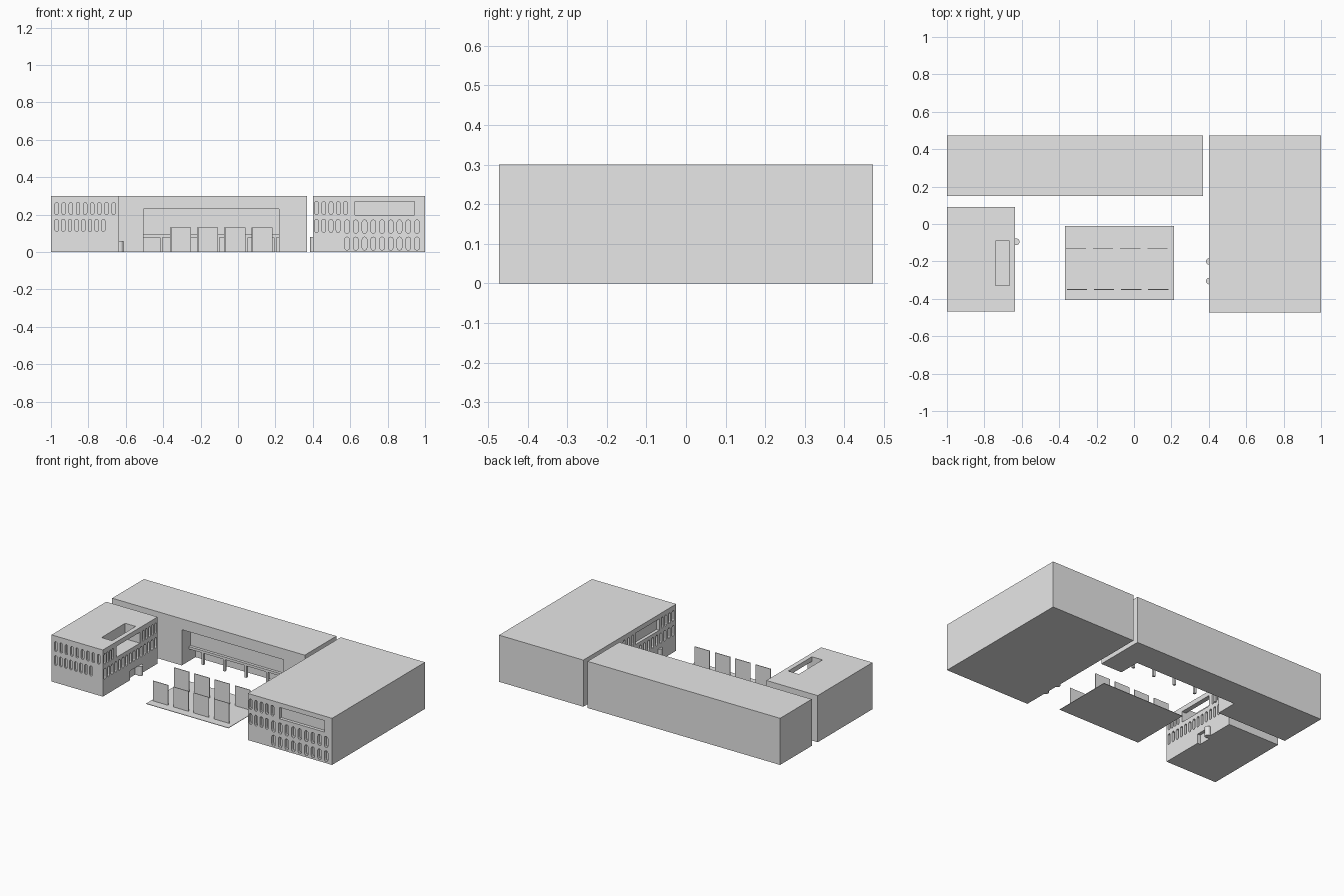
import bpy, bmesh, math
from mathutils import Vector

cube = bpy.data.objects.get("Cube")
if cube:
    bpy.data.objects.remove(cube, do_unlink=True)

grey = bpy.data.materials.new("plain grey")
grey.use_nodes = True
grey.diffuse_color = (0.8, 0.8, 0.8, 1)
grey.node_tree.nodes["Principled BSDF"].inputs["Base Color"].default_value = (0.8, 0.8, 0.8, 1)

UP = Vector((0, 0, 1))
X, Y = Vector((1, 0, 0)), Vector((0, 1, 0))


def finish(bm, name):
    bmesh.ops.recalc_face_normals(bm, faces=bm.faces)
    mesh = bpy.data.meshes.new(name)
    bm.to_mesh(mesh)
    bm.free()
    mesh.materials.append(grey)
    ob = bpy.data.objects.new(name, mesh)
    bpy.context.collection.objects.link(ob)
    return ob


def add_prism(bm, base, push):
    """Close a flat outline into a solid by pushing it along a vector."""
    face = bm.faces.new([bm.verts.new(p) for p in base])
    ext = bmesh.ops.extrude_face_region(bm, geom=[face])["geom"]
    bmesh.ops.translate(bm, vec=push, verts=[g for g in ext if isinstance(g, bmesh.types.BMVert)])


def add_box(bm, x0, x1, y0, y1, z0, z1):
    base = [Vector((x, y, z0)) for x, y in ((x0, y0), (x1, y0), (x1, y1), (x0, y1))]
    add_prism(bm, base, UP * (z1 - z0))


def box(name, *size):
    bm = bmesh.new()
    add_box(bm, *size)
    return finish(bm, name)


def cut(target, cutter):
    cutter.hide_render = True
    mod = target.modifiers.new("cut", 'BOOLEAN')
    mod.operation, mod.solver, mod.object = 'DIFFERENCE', 'EXACT', cutter
    bpy.context.view_layer.objects.active = target
    bpy.ops.object.modifier_apply(modifier=mod.name)
    bpy.data.objects.remove(cutter, do_unlink=True)


def add_window(bm, along, inward, plane, u, z0, z1, width, depth, round_top=True):
    """Cutter for one window; plane is the wall's signed distance along inward."""
    r = width / 2
    if round_top:
        outline = []
        for centre, start in ((z1 - r, 0), (z0 + r, math.pi)):
            for i in range(5):
                a = start + math.pi * i / 4
                outline.append((u + r * math.cos(a), centre + r * math.sin(a)))
    else:
        outline = [(u - r, z0), (u + r, z0), (u + r, z1), (u - r, z1)]
    base = [along * p + UP * z + inward * (plane - 0.02) for p, z in outline]
    add_prism(bm, base, inward * (depth + 0.02))


def spread(start, end, count):
    return [start + (end - start) * i / (count - 1) for i in range(count)]


def windows(target, along, inward, plane, rows, depth=0.02):
    """rows: (positions, bottom, top, width, rounded)"""
    bm = bmesh.new()
    for positions, z0, z1, width, rounded in rows:
        for u in positions:
            add_window(bm, along, inward, plane, u, z0, z1, width, depth, rounded)
    cut(target, finish(bm, "window_cutter"))


# Right wing with its window grids
right_wing = box("right_wing", 0.4, 1, -0.472, 0.472, 0, 0.3)
windows(right_wing, X, Y, -0.472, [
    (spread(0.42, 0.575, 5), 0.2, 0.27, 0.02, True),
    ([0.785], 0.197, 0.27, 0.32, False),
    (spread(0.42, 0.535, 4), 0.105, 0.175, 0.02, True),
    (spread(0.583, 0.957, 9), 0.1, 0.172, 0.025, True),
    (spread(0.583, 0.957, 9), 0.01, 0.08, 0.025, True)])
windows(right_wing, Y, X, 0.4, [
    (spread(-0.44, -0.33, 4), 0.2, 0.27, 0.02, True),
    ([-0.18], 0.197, 0.27, 0.24, False),
    (spread(-0.03, 0.1, 4), 0.2, 0.27, 0.02, True),
    (spread(-0.44, 0.1, 14), 0.105, 0.175, 0.02, True)])

# Left wing with window rows, entrance, roof pit and loggia
left_wing = box("left_wing", -1, -0.635, -0.467, 0.09, 0, 0.3)
windows(left_wing, X, Y, -0.467, [
    (spread(-0.97, -0.665, 9), 0.2, 0.265, 0.018, True),
    (spread(-0.97, -0.72, 8), 0.11, 0.175, 0.018, True)], 0.012)
windows(left_wing, Y, -X, 0.635, [
    (spread(-0.445, -0.365, 4), 0.2, 0.27, 0.016, True),
    (spread(-0.055, 0.07, 5), 0.2, 0.27, 0.016, True),
    (spread(-0.445, 0.07, 15), 0.105, 0.175, 0.02, True),
    ([-0.15], -0.02, 0.06, 0.08, False)])
cut(left_wing, box("loggia_cutter", -0.74, -0.6, -0.33, -0.09, 0.2, 0.27))
cut(left_wing, box("pit_cutter", -0.74, -0.665, -0.33, -0.09, 0.21, 0.35))

# Rear wing with a deep porch
rear_wing = box("rear_wing", -1, 0.37, 0.15, 0.472, 0, 0.3)
cut(rear_wing, box("porch_cutter", -0.505, 0.22, 0.1, 0.24, -0.05, 0.23))
cut(rear_wing, box("arcade_cutter", -0.505, 0.22, 0.23, 0.29, -0.05, 0.078))
box("porch_ledge", -0.505, 0.22, 0.222, 0.25, 0.078, 0.094)
bm = bmesh.new()
for x in spread(-0.41, 0.2, 5):
    add_box(bm, x - 0.007, x + 0.007, 0.226, 0.24, 0, 0.08)
finish(bm, "porch_columns")


# Round entrance posts against the inner walls
def post(name, x, y, height, radius=0.018):
    bm = bmesh.new()
    ring = [Vector((x + radius * math.cos(a), y + radius * math.sin(a), 0))
            for a in (math.tau * i / 16 for i in range(16))]
    add_prism(bm, ring, UP * height)
    ob = finish(bm, name)
    for poly in ob.data.polygons:
        poly.use_smooth = abs(poly.normal.z) < 0.5
    ob.data.set_sharp_from_angle(angle=math.radians(40))


post("left_entrance_post", -0.63, -0.095, 0.06)
for i, y in enumerate((-0.2, -0.305)):
    post(f"right_entrance_post_{i + 1}", 0.403, y, 0.08)

# Courtyard slab with two rows of upright panels
box("courtyard_slab", -0.37, 0.215, -0.405, -0.01, 0, 0.003)
bm = bmesh.new()
for y, shift in ((-0.35, 0), (-0.13, -0.005)):
    for x in spread(-0.305, 0.13, 4):
        add_box(bm, x + shift - 0.054, x + shift + 0.054, y - 0.002, y + 0.002, 0.002, 0.132)
finish(bm, "courtyard_panels")
